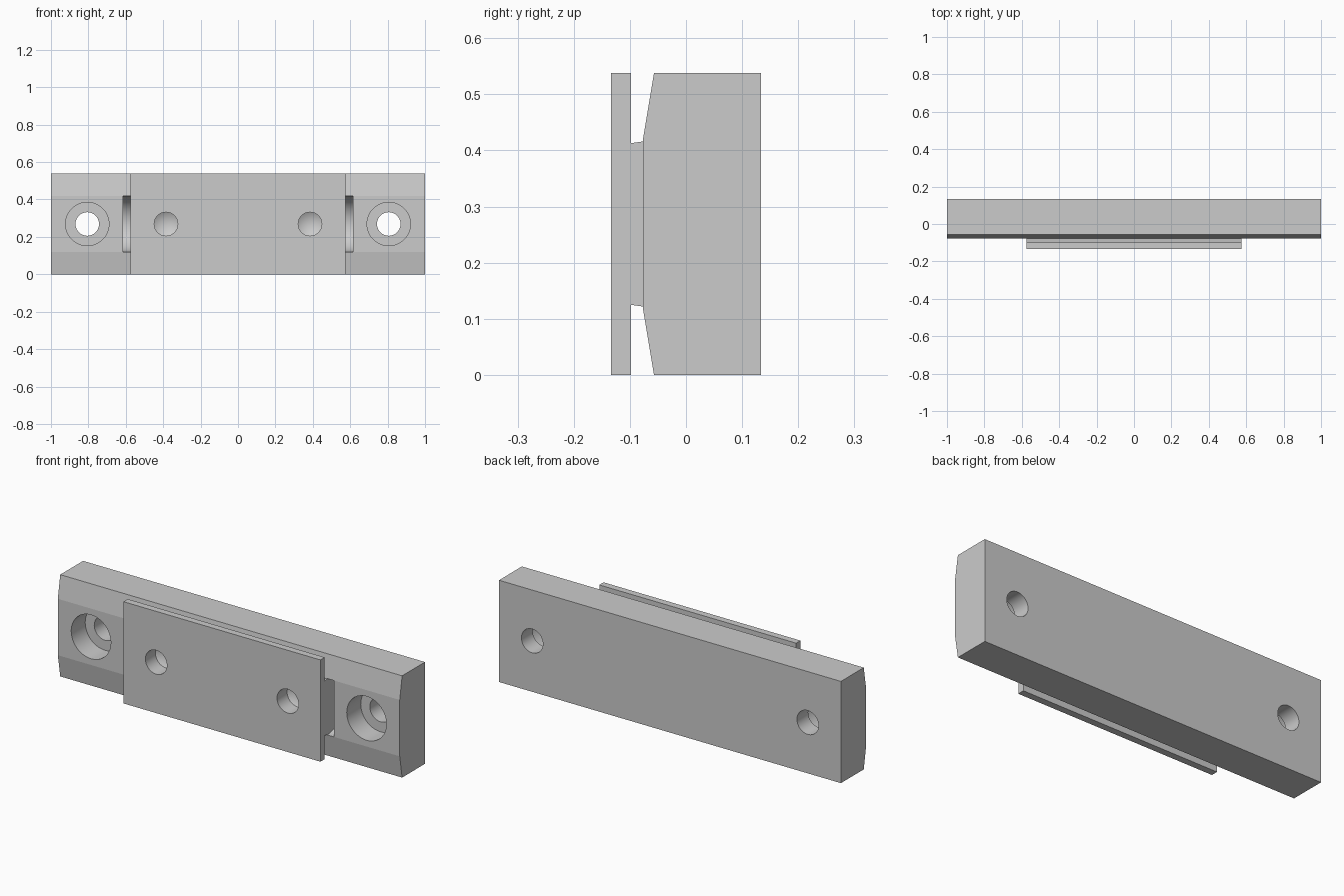
import bpy, bmesh, math
from mathutils import Matrix

default = bpy.data.objects.get("Cube")
if default:
    bpy.data.objects.remove(default, do_unlink=True)

HEIGHT = 0.538
MID = HEIGHT / 2

grey = bpy.data.materials.new("plain grey")
grey.use_nodes = True
grey.diffuse_color = (0.6, 0.6, 0.6, 1)
grey.node_tree.nodes["Principled BSDF"].inputs["Base Color"].default_value = (0.6, 0.6, 0.6, 1)


def make_object(name, bm):
    bmesh.ops.recalc_face_normals(bm, faces=bm.faces)
    mesh = bpy.data.meshes.new(name)
    bm.to_mesh(mesh)
    bm.free()
    mesh.materials.append(grey)
    obj = bpy.data.objects.new(name, mesh)
    bpy.context.collection.objects.link(obj)
    return obj


def extrude_section(name, section, x0, x1):
    """Extrude a (y, z) outline along x."""
    bm = bmesh.new()
    face = bm.faces.new([bm.verts.new((x0, y, z)) for y, z in section])
    grown = bmesh.ops.extrude_face_region(bm, geom=[face])["geom"]
    verts = [v for v in grown if isinstance(v, bmesh.types.BMVert)]
    bmesh.ops.translate(bm, verts=verts, vec=(x1 - x0, 0, 0))
    return make_object(name, bm)


def lathe(name, profile, x, sides=48):
    """Revolve a (y, radius) profile about a front-to-back axis."""
    bm = bmesh.new()
    verts = [bm.verts.new((r, y, 0)) for y, r in profile]
    edges = [bm.edges.new(pair) for pair in zip(verts, verts[1:])]
    bmesh.ops.spin(bm, geom=verts + edges, axis=(0, 1, 0), cent=(0, 0, 0),
                   angle=math.tau, steps=sides, use_merge=True)
    bmesh.ops.remove_doubles(bm, verts=bm.verts, dist=1e-5)
    bmesh.ops.translate(bm, verts=bm.verts, vec=(x, 0, MID))
    return make_object(name, bm)


def disc_cutter(name, x, width, y, radius):
    """Cylinder lying along x."""
    bm = bmesh.new()
    place = Matrix.Translation((x, y, MID)) @ Matrix.Rotation(math.pi / 2, 4, 'Y')
    bmesh.ops.create_cone(bm, cap_ends=True, segments=64, radius1=radius,
                          radius2=radius, depth=width, matrix=place)
    return make_object(name, bm)


def combine(target, tool, operation):
    tool.hide_render = True
    mod = target.modifiers.new(tool.name, 'BOOLEAN')
    mod.operation, mod.object, mod.solver = operation, tool, 'EXACT'
    bpy.context.view_layer.objects.active = target
    bpy.ops.object.modifier_apply(modifier=mod.name)
    bpy.data.objects.remove(tool, do_unlink=True)


def mirrored(half):
    """Close a lower-half outline by reflecting it about mid height."""
    return half + [(y, HEIGHT - z) for y, z in reversed(half)]


# Backing bar with bevelled front
body = extrude_section("mounting_bar", mirrored(
    [(0.134, 0), (-0.057, 0), (-0.077, 0.12)]), -1, 1)

# Front plate on its narrower neck
PLATE = 0.576
plate = extrude_section("front_plate", mirrored(
    [(-0.03, 0.122), (-0.077, 0.122), (-0.098, 0.125), (-0.098, 0), (-0.134, 0)]),
    -PLATE, PLATE)
combine(body, plate, 'UNION')

for side in (-1, 1):
    # Counterbored mounting holes
    combine(body, lathe("mounting_hole", [
        (-0.2, 0), (-0.2, 0.116), (0.04, 0.116),
        (0.04, 0.063), (0.2, 0.063), (0.2, 0)], side * 0.806), 'DIFFERENCE')
    # Blind drilled holes in the plate
    combine(body, lathe("blind_hole", [
        (-0.2, 0), (-0.2, 0.063), (-0.05, 0.063), (-0.014, 0)],
        side * 0.385), 'DIFFERENCE')
    # Curved relief slots beside the neck
    combine(body, disc_cutter("relief_slot", side * (PLATE + 0.02), 0.04,
                              -0.077, 0.149), 'DIFFERENCE')

bpy.ops.object.select_all(action='DESELECT')
body.select_set(True)
bpy.context.view_layer.objects.active = body
bpy.ops.object.shade_smooth_by_angle(angle=math.radians(8))
